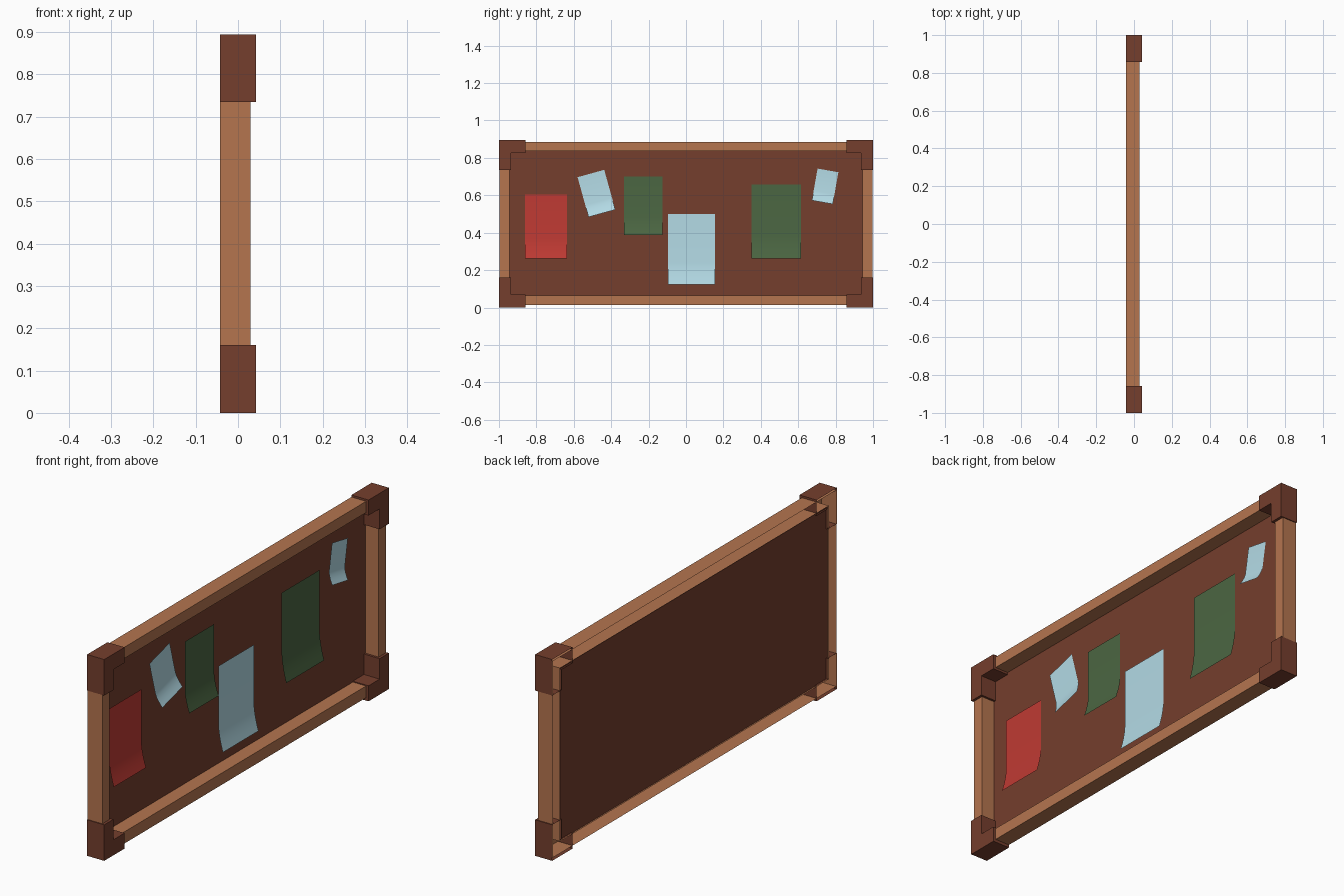
import bpy, bmesh
from math import radians
from mathutils import Matrix, Vector

if "Cube" in bpy.data.objects:
    bpy.data.objects.remove(bpy.data.objects["Cube"])

BACK, RAIL_F, CORNER_F, H = -0.042, 0.03, 0.042, 0.895


def material(name, hexa):
    m = bpy.data.materials.new(name)
    rgb = [int(hexa[i:i + 2], 16) / 255 for i in (0, 2, 4)]
    lin = [c / 12.92 if c < 0.04045 else ((c + 0.055) / 1.055) ** 2.4 for c in rgb]
    m.diffuse_color = (*lin, 1)
    m.use_nodes = True
    m.node_tree.nodes["Principled BSDF"].inputs["Base Color"].default_value = m.diffuse_color
    return m


dark = material("dark_wood", "753E2D")
light = material("light_wood", "B5754F")
red = material("red_paper", "BF3A33")
blue = material("blue_paper", "B3DAE5")
green = material("green_paper", "4B6642")


def finish(bm, name, mat, recalc=True):
    if recalc:
        bmesh.ops.recalc_face_normals(bm, faces=bm.faces[:])
    me = bpy.data.meshes.new(name)
    bm.to_mesh(me)
    bm.free()
    me.materials.append(mat)
    ob = bpy.data.objects.new(name, me)
    bpy.context.collection.objects.link(ob)
    return ob


def rect(hy, z0, z1):
    return [(-hy, z0), (hy, z0), (hy, z1), (-hy, z1)]


# Frame: mitred ring of rails, open at the back
bm = bmesh.new()
outer, inner = rect(0.996, 0.013, 0.886), rect(0.945, 0.065, 0.836)
loops = [[bm.verts.new((x, y, z)) for y, z in prof]
         for x, prof in ((BACK, outer), (RAIL_F, outer), (RAIL_F, inner), (BACK, inner))]
for a, b in zip(loops, loops[1:]):
    for i in range(4):
        j = (i + 1) % 4
        bm.faces.new((a[i], a[j], b[j], b[i]))
finish(bm, "frame_rails", light, False).data.flip_normals()

# Backing panel
bm = bmesh.new()
bm.faces.new([bm.verts.new((-0.035, y, z)) for y, z in rect(0.945, 0.065, 0.836)])
finish(bm, "backing_panel", dark, False)

# L-shaped corner caps, open at the back, mirrored to all four corners
L = [(1, 0), (1, 0.16), (0.935, 0.16), (0.935, 0.069), (0.857, 0.069), (0.857, 0)]
for sy, side in ((-1, "left"), (1, "right")):
    for top in (False, True):
        bm = bmesh.new()
        pts = [(sy * y, H - z if top else z) for y, z in L]
        back = [bm.verts.new((BACK, y, z)) for y, z in pts]
        front = [bm.verts.new((CORNER_F, y, z)) for y, z in pts]
        bm.faces.new(front)
        for i in range(6):
            j = (i + 1) % 6
            bm.faces.new((back[i], back[j], front[j], front[i]))
        finish(bm, f"corner_{'top' if top else 'bottom'}_{side}", dark)


# Pinned sheets, lower edge curling forward
def sheet(name, cy, cz, w, h, angle, mat):
    bm = bmesh.new()
    rot = Matrix.Rotation(radians(angle), 4, 'X')
    rows = []
    for t in (0, 0.7, 0.78, 0.86, 0.93, 1):
        x = -0.03 + 0.022 * (max(0, t - 0.7) / 0.3) ** 1.5
        rows.append([bm.verts.new(rot @ Vector((x, s * w / 2, h * (0.5 - t))) + Vector((0, cy, cz)))
                     for s in (-1, 1)])
    for a, b in zip(rows, rows[1:]):
        f = bm.faces.new((a[0], b[0], b[1], a[1]))
        f.smooth = True
    finish(bm, name, mat, False)


sheet("red_sheet", -0.748, 0.433, 0.226, 0.343, 0, red)
sheet("small_blue_sheet_left", -0.479, 0.61, 0.148, 0.221, 15.5, blue)
sheet("green_sheet_left", -0.228, 0.543, 0.206, 0.313, 0, green)
sheet("large_blue_sheet", 0.03, 0.312, 0.25, 0.378, 0, blue)
sheet("green_sheet_right", 0.483, 0.459, 0.266, 0.396, 0, green)
sheet("small_blue_sheet_right", 0.744, 0.648, 0.113, 0.173, -10, blue)
